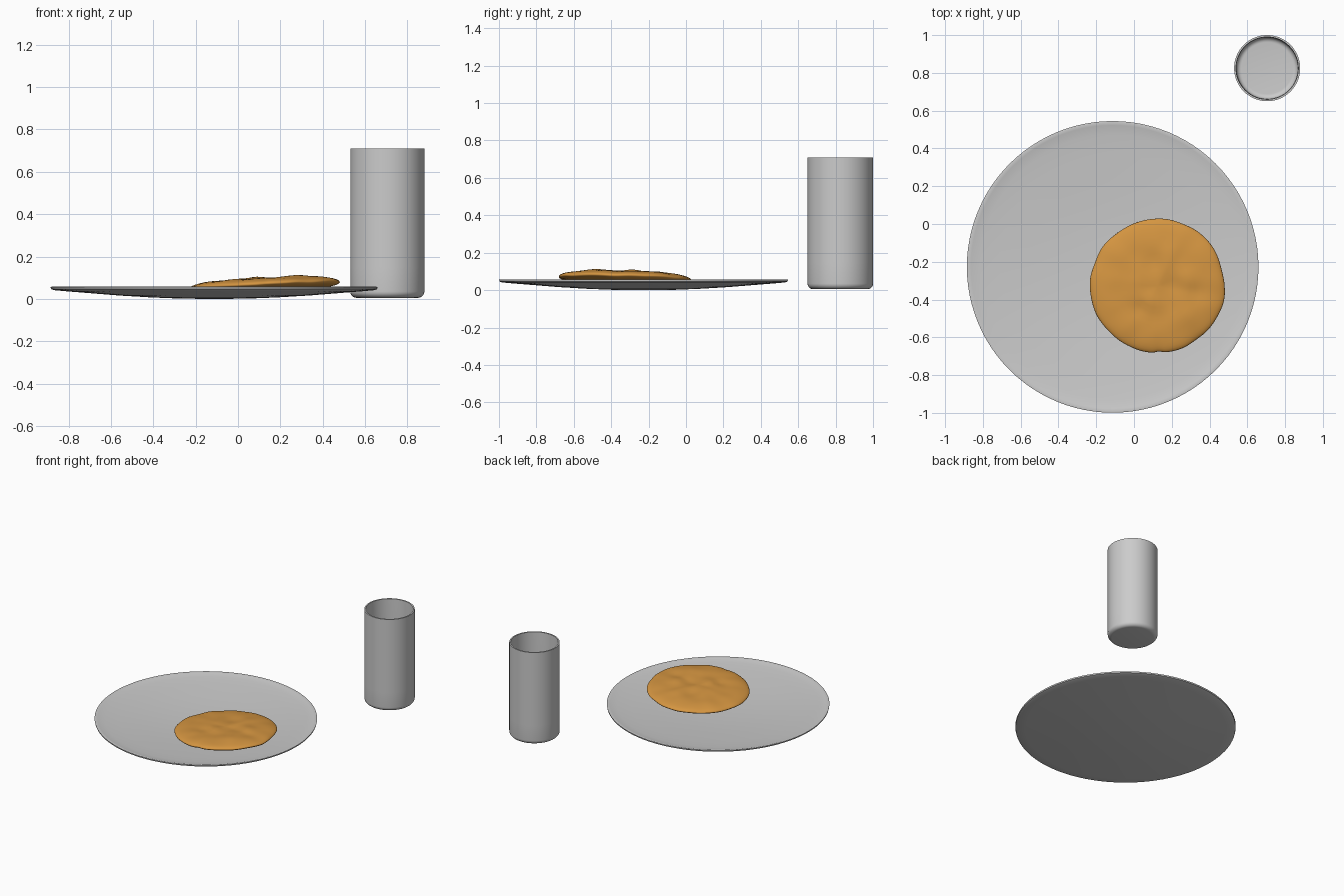
import bpy, bmesh, math
from mathutils import Vector, noise

if "Cube" in bpy.data.objects:
    bpy.data.objects.remove(bpy.data.objects["Cube"])


def material(name, rgb):
    m = bpy.data.materials.new(name)
    m.diffuse_color = (*rgb, 1)
    m.use_nodes = True
    m.node_tree.nodes["Principled BSDF"].inputs["Base Color"].default_value = m.diffuse_color
    return m


GREY = material("pale_grey", (0.6, 0.6, 0.6))
GOLD = material("golden_brown", (0.66, 0.30, 0.052))


def lathe(name, profile, mat, loc, segs=96, shape=None, angle=40):
    """Revolve (r, z) points, starting and ending on the axis; shape(p) may reshape each point."""
    bm = bmesh.new()
    rings = []
    for r, z in profile:
        if r == 0:
            rings.append([bm.verts.new((0, 0, z))])
        else:
            rings.append([bm.verts.new((r * math.cos(2 * math.pi * i / segs),
                                        r * math.sin(2 * math.pi * i / segs), z))
                          for i in range(segs)])
    for a, b in zip(rings, rings[1:]):
        for i in range(segs):
            j = (i + 1) % segs
            if len(a) == 1:
                bm.faces.new((a[0], b[j], b[i]))
            elif len(b) == 1:
                bm.faces.new((a[i], a[j], b[0]))
            else:
                bm.faces.new((a[i], a[j], b[j], b[i]))
    if shape:
        for v in bm.verts:
            v.co = shape(v.co.copy())
    bmesh.ops.recalc_face_normals(bm, faces=bm.faces)
    me = bpy.data.meshes.new(name)
    bm.to_mesh(me)
    bm.free()
    me.materials.append(mat)
    me.polygons.foreach_set("use_smooth", [True] * len(me.polygons))
    me.set_sharp_from_angle(angle=math.radians(angle))
    ob = bpy.data.objects.new(name, me)
    ob.location = loc
    bpy.context.collection.objects.link(ob)
    return ob


# Plate: shallow dish with a small raised rim
lathe("plate", [(0, 0), (0.15, 0.001), (0.3, 0.007), (0.45, 0.016), (0.6, 0.028),
                (0.7, 0.036), (0.755, 0.041), (0.77, 0.046), (0.772, 0.056),
                (0.765, 0.058), (0.75, 0.054), (0.7, 0.047), (0.6, 0.039),
                (0.45, 0.027), (0.3, 0.018), (0.15, 0.012), (0, 0.011)],
      GREY, (-0.113, -0.227, 0))

# Drinking glass: thin wall, rounded base, open top
arc = [(0.145 + 0.03 * math.sin(a), 0.035 - 0.03 * math.cos(a))
       for a in [math.radians(15 * k) for k in range(7)]]
inner = [(0.137 + 0.025 * math.cos(a), 0.045 - 0.025 * math.sin(a))
         for a in [math.radians(15 * k) for k in range(7)]]
lathe("glass", [(0, 0.005)] + arc + [(0.175, 0.15), (0.175, 0.58), (0.175, 0.71),
      (0.165, 0.71), (0.163, 0.58), (0.162, 0.15)] + inner + [(0, 0.02)],
      GREY, (0.705, 0.825, 0), segs=64)

# Pancake: tilted rounded disc with uneven outline, dents and bumps
R = 0.355
DENTS = [(-0.09, -0.12, 0.05, -0.010), (-0.05, -0.08, 0.05, 0.008), (0.14, 0.05, 0.05, 0.008),
         (0.05, 0.19, 0.05, 0.007), (0.2, -0.03, 0.05, -0.006), (0.08, 0.0, 0.06, -0.006),
         (-0.1, 0.03, 0.05, 0.006), (0.17, -0.16, 0.06, 0.008), (-0.02, 0.13, 0.05, -0.006)]


def pancake_shape(p):
    a = math.atan2(p.y, p.x)
    r = math.hypot(p.x, p.y)
    d = Vector((math.cos(a), math.sin(a), 0))
    edge = 1 + 0.022 * noise.noise(d * 2.5 + Vector((3, 1, 0)))
    edge -= 0.02 * math.exp(-((a + 1.55) / 0.06) ** 2)      # notch at the front
    x, y, z = p.x * edge, p.y * edge, p.z
    inside = max(0, 1 - (r / R) ** 4)
    if z > 0:
        z += inside * 0.006 * noise.noise(Vector((x * 9, y * 9, 4)))
        z += inside * sum(h * math.exp(-((x - u) ** 2 + (y - v) ** 2) / s ** 2)
                          for u, v, s, h in DENTS)
    z += 0.004 * (r / R) ** 2 * noise.noise(d * 3 + Vector((0, 5, 2)))
    return Vector((x, y, z + 0.047 * x - 0.027 * y))


steps = [0.08 * k for k in range(1, 11)] + [0.86, 0.91, 0.95, 0.98, 0.995]
under = [(R * t, -0.028 * (1 - t ** 4) ** 0.5) for t in steps]
top = [(R * t, 0.034 * (1 - t ** 4) ** 0.5) for t in reversed(steps)]
lathe("pancake", [(0, -0.028)] + under + [(R, 0)] + top + [(0, 0.034)],
      GOLD, (0.125, -0.328, 0.063), segs=120, shape=pancake_shape, angle=80)
